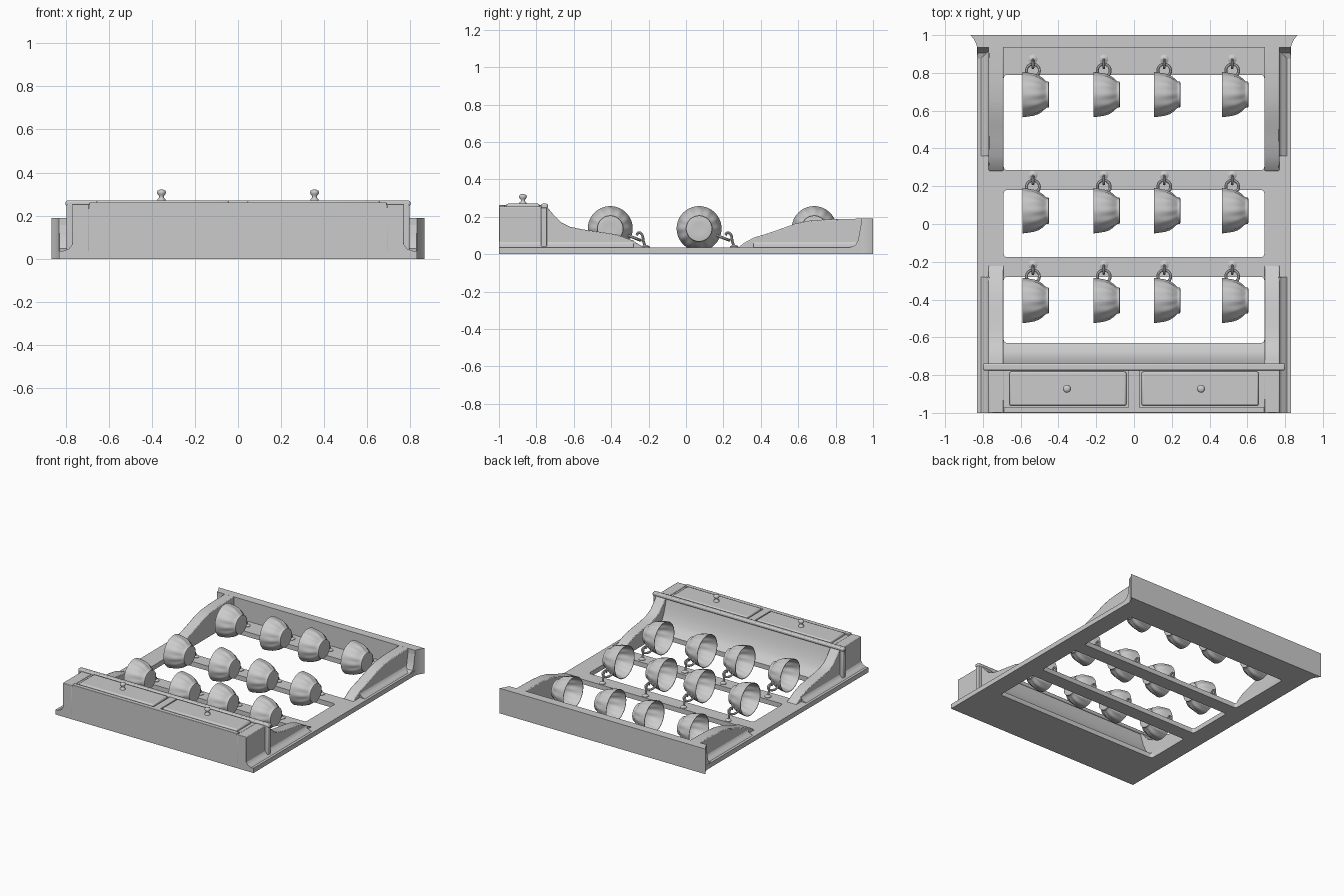
import bpy, bmesh, math
from mathutils import Vector

if "Cube" in bpy.data.objects:
    bpy.data.objects.remove(bpy.data.objects["Cube"])


def finish(name, bm, bevel=0.0, angle=35):
    bmesh.ops.remove_doubles(bm, verts=bm.verts, dist=1e-5)
    bmesh.ops.recalc_face_normals(bm, faces=bm.faces)
    me = bpy.data.meshes.new(name)
    bm.to_mesh(me)
    bm.free()
    ob = bpy.data.objects.new(name, me)
    bpy.context.collection.objects.link(ob)
    smooth(ob, angle)
    if bevel:
        m = ob.modifiers.new("bevel", 'BEVEL')
        m.width, m.segments, m.limit_method = bevel, 2, 'ANGLE'
    return ob


def smooth(ob, angle=35):
    bpy.ops.object.select_all(action='DESELECT')
    ob.select_set(True)
    bpy.context.view_layer.objects.active = ob
    bpy.ops.object.shade_smooth_by_angle(angle=math.radians(angle))


def prism(name, pts, axis, lo, hi, bevel=0.0):
    """Extrude a 2D profile along an axis: x uses (y,z), y uses (x,z), z uses (x,y)."""
    def place(p, t):
        return {'x': (t, p[0], p[1]), 'y': (p[0], t, p[1]), 'z': (p[0], p[1], t)}[axis]
    bm = bmesh.new()
    a = [bm.verts.new(place(p, lo)) for p in pts]
    b = [bm.verts.new(place(p, hi)) for p in pts]
    bm.faces.new(a)
    bm.faces.new(b)
    n = len(pts)
    for i in range(n):
        j = (i + 1) % n
        bm.faces.new((a[i], a[j], b[j], b[i]))
    return finish(name, bm, bevel)


def box(name, x0, x1, y0, y1, z0, z1, bevel=0.0):
    return prism(name, [(x0, y0), (x1, y0), (x1, y1), (x0, y1)], 'z', z0, z1, bevel)


def lathe(name, profile, n=24, ripple=None):
    """Spin (radius, height) points about z; ripple(t) gives the flute depth."""
    bm = bmesh.new()
    rings = []
    for k, (r, h) in enumerate(profile):
        ring = []
        for i in range(n):
            a = 2 * math.pi * i / n
            rr = r * (1 + (ripple[k] * math.cos(12 * a) if ripple else 0))
            ring.append(bm.verts.new((rr * math.cos(a), rr * math.sin(a), h)))
        rings.append(ring)
    for p, q in zip(rings, rings[1:]):
        for i in range(n):
            j = (i + 1) % n
            bm.faces.new((p[i], p[j], q[j], q[i]))
    bm.faces.new(rings[0])
    bm.faces.new(rings[-1])
    return finish(name, bm, 0, 50)


def tube(name, pts, radius, cyclic=False):
    cu = bpy.data.curves.new(name, 'CURVE')
    cu.dimensions, cu.bevel_depth, cu.bevel_resolution = '3D', radius, 2
    cu.use_fill_caps, cu.resolution_u = True, 4
    sp = cu.splines.new('BEZIER')
    sp.bezier_points.add(len(pts) - 1)
    for bp, p in zip(sp.bezier_points, pts):
        bp.co = p
        bp.handle_left_type = bp.handle_right_type = 'AUTO'
    sp.use_cyclic_u = cyclic
    ob = bpy.data.objects.new(name, cu)
    bpy.context.collection.objects.link(ob)
    return to_mesh(ob)


def to_mesh(ob):
    bpy.ops.object.select_all(action='DESELECT')
    ob.select_set(True)
    bpy.context.view_layer.objects.active = ob
    bpy.ops.object.convert(target='MESH')
    ob = bpy.context.view_layer.objects.active
    smooth(ob)
    return ob


# Flat back frame with three rounded openings
cu = bpy.data.curves.new("back_frame", 'CURVE')
cu.dimensions, cu.fill_mode, cu.extrude = '2D', 'BOTH', 0.018


def outline(x, y0, y1, r):
    pts = []
    for cx, cy, s in ((x - r, y1 - r, 0), (r - x, y1 - r, 1), (r - x, y0 + r, 2), (x - r, y0 + r, 3)):
        for k in range(5 if r else 1):
            a = math.pi / 2 * (s + k / 4)
            pts.append((cx + r * math.cos(a), cy + r * math.sin(a), 0, 1))
    sp = cu.splines.new('POLY')
    sp.points.add(len(pts) - 1)
    for p, co in zip(sp.points, pts):
        p.co = co
    sp.use_cyclic_u = True


outline(0.83, -1, 1, 0)
for y0, y1 in ((0.79, 0.285), (0.18, -0.175), (-0.28, -0.63)):
    outline(0.69, y1, y0, 0.018)
frame = bpy.data.objects.new("back_frame", cu)
bpy.context.collection.objects.link(frame)
frame.location.z = 0.018
to_mesh(frame)

# Flared top cornice
flare = [(0.83, 0.935), (0.836, 0.955), (0.848, 0.978), (0.865, 1.0)]
prism("cornice", flare + [(-x, y) for x, y in reversed(flare)], 'z', 0, 0.19)

# Side boards, their base coves and ledge returns, on both sides
upper = [(0.28, 0.036), (0.31, 0.06), (0.36, 0.088), (0.44, 0.112), (0.52, 0.14),
         (0.58, 0.162), (0.65, 0.178), (0.75, 0.186), (0.85, 0.189), (0.95, 0.19), (0.95, 0.02), (0.28, 0.02)]
lower = [(-1, 0.01), (-1, 0.255), (-0.745, 0.255), (-0.71, 0.213), (-0.67, 0.172), (-0.62, 0.147),
         (-0.55, 0.132), (-0.45, 0.118), (-0.37, 0.105), (-0.3, 0.08), (-0.25, 0.052), (-0.22, 0.036), (-0.22, 0.01)]
corner = [(0.94, 0.02), (0.94, 0.185), (0.928, 0.12), (0.92, 0.075), (0.905, 0.048), (0.87, 0.034), (0.87, 0.02)]
for s, side in ((-1, "left"), (1, "right")):
    def span(a, b):
        return sorted((s * a, s * b))
    prism(side + "_upper_bracket", upper, 'x', *span(0.69, 0.77), 0.006)
    prism(side + "_lower_bracket", lower, 'x', *span(0.69, 0.77), 0.004)
    prism(side + "_cornice_cove", corner, 'x', *span(0.77, 0.828))
    cove = [(s * x, z) for x, z in ((0.765, 0.02), (0.765, 0.075), (0.773, 0.06), (0.785, 0.046),
                                    (0.81, 0.037), (0.822, 0.02))]
    prism(side + "_lower_base_cove", cove, 'y', -1, -0.28)
    prism(side + "_upper_base_cove", cove, 'y', 0.36, 0.94)
    box(side + "_ledge_return", *span(0.765, 0.795), -0.775, -0.742, 0.01, 0.255, 0.005)

# Drawer case with a curved cove behind it
case = [(-1, 0), (-1, 0.25), (-0.75, 0.25), (-0.738, 0.2), (-0.722, 0.15), (-0.7, 0.1),
        (-0.675, 0.065), (-0.63, 0.036), (-0.63, 0)]
prism("drawer_case", case, 'x', -0.69, 0.69)
box("ledge", -0.80, 0.80, -0.775, -0.738, 0.245, 0.27, 0.008)
box("drawer_lower_rail", -0.69, 0.69, -1, -0.968, 0.24, 0.262, 0.003)
box("drawer_divider", -0.03, 0.03, -1, -0.77, 0.24, 0.262, 0.003)

# Drawer fronts and turned knobs
knob = [(0.02, 0), (0.018, 0.008), (0.011, 0.014), (0.011, 0.022), (0.019, 0.032),
        (0.021, 0.04), (0.017, 0.048), (0.008, 0.052)]
for s, side in ((-1, "left"), (1, "right")):
    x0, x1 = sorted((s * 0.04, s * 0.66))
    box(side + "_drawer_front", x0, x1, -0.962, -0.782, 0.235, 0.270, 0.01)
    k = lathe(side + "_drawer_knob", knob)
    k.location = (s * 0.355, -0.872, 0.269)

# One fluted hollow cup, mouth towards -x, with loop handle and hook
cup_profile = [(0.03, 0.137), (0.064, 0.14), (0.069, 0.138), (0.069, 0.128), (0.074, 0.12), (0.087, 0.105),
               (0.1, 0.085), (0.109, 0.06), (0.115, 0.03), (0.12, 0.0), (0.116, 0.0), (0.11, 0.03),
               (0.104, 0.06), (0.094, 0.085), (0.08, 0.105), (0.06, 0.12), (0.02, 0.125)]
flutes = [0, 0, 0, 0, .015, .03, .03, .022, .01, 0, 0, .01, .022, .03, .03, .01, 0]
cup = lathe("cup", cup_profile, 72, flutes)
cup.rotation_euler = (0, math.pi / 2, 0)
d = Vector((0, 0.93, -0.36))
loop = [Vector((0.055 + 0.034 * math.cos(a), 0, 0)) + d * (0.137 + 0.036 * math.sin(a))
        for a in (math.pi / 4 * i for i in range(8))]
handle = tube("cup_handle", loop, 0.008, True)
hook = tube("cup_hook", [(0.055, 0.19, -0.105), (0.055, 0.178, -0.07), (0.055, 0.168, -0.03),
                         (0.055, 0.152, -0.022), (0.055, 0.14, -0.035)], 0.007)
plate = lathe("hook_plate", [(0.024, 0), (0.024, 0.006), (0.012, 0.014), (0.006, 0.016)], 16)
offsets = {cup: (0, 0, 0), handle: (0, 0, 0), hook: (0, 0, 0), plate: (0.055, 0.188, -0.103)}

# Three rows of four cups
for y in (0.685, 0.07, -0.405):
    for x in (-0.59, -0.215, 0.105, 0.465):
        for part, off in offsets.items():
            ob = part.copy()
            ob.location = Vector((x, y, 0.137)) + Vector(off)
            bpy.context.collection.objects.link(ob)
for part in offsets:
    bpy.data.objects.remove(part)
